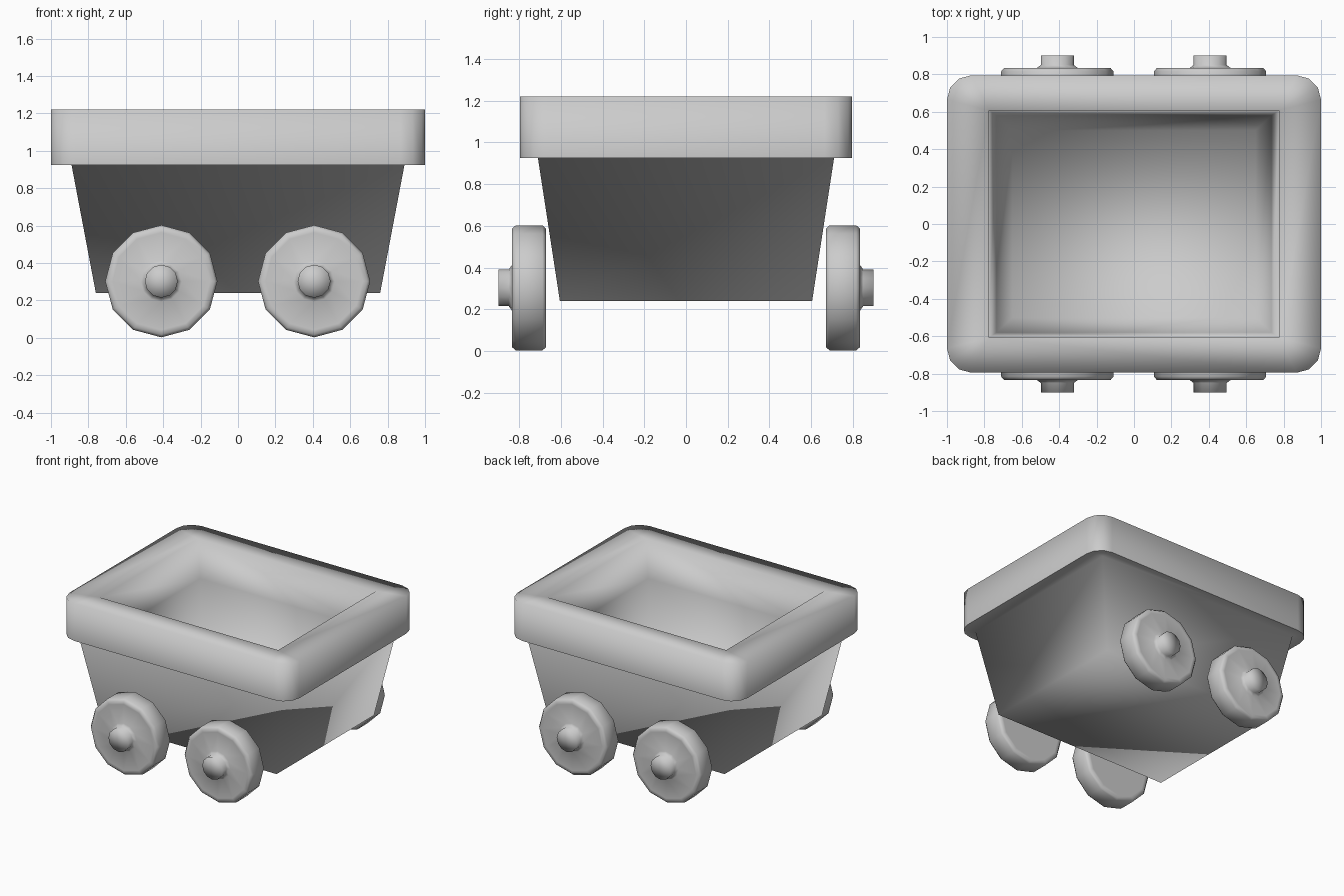
import bpy, bmesh, math

if "Cube" in bpy.data.objects:
    bpy.data.objects.remove(bpy.data.objects["Cube"])


def finish(name, bm):
    """Weld, orient and smooth a bmesh, then link it as an object."""
    bmesh.ops.remove_doubles(bm, verts=bm.verts, dist=0.0005)
    bmesh.ops.recalc_face_normals(bm, faces=bm.faces)
    for f in bm.faces:
        f.smooth = True
    me = bpy.data.meshes.new(name)
    bm.to_mesh(me)
    bm.free()
    ob = bpy.data.objects.new(name, me)
    bpy.context.collection.objects.link(ob)
    return ob


def loop_points(hx, hy, z, r):
    """Rectangle with rounded corners, four points per corner."""
    pts = []
    for i, (sx, sy) in enumerate([(1, 1), (-1, 1), (-1, -1), (1, -1)]):
        for k in range(4):
            a = math.radians(90 * i + 30 * k)
            pts.append((sx * (hx - r) + r * math.cos(a),
                        sy * (hy - r) + r * math.sin(a), z))
    return pts


def skin(bm, rings):
    """Join successive rings with faces; zero-length edges are skipped."""
    for a, b in zip(rings, rings[1:]):
        n = len(a)
        for i in range(n):
            j = (i + 1) % n
            quad = []
            for v in (a[i], a[j], b[j], b[i]):
                if all((v.co - q.co).length > 1e-5 for q in quad):
                    quad.append(v)
            if len(quad) > 2:
                bm.faces.new(quad)


def loft(name, sections):
    bm = bmesh.new()
    rings = [[bm.verts.new(p) for p in loop_points(*s)] for s in sections]
    skin(bm, rings)
    # bottom or bed cap: the ring is square-cornered, one vertex per corner
    bm.faces.new(rings[0][::4])
    ob = finish(name, bm)
    return ob


# Tapered tub body with the underside of the rim
loft("tub_body", [
    (0.76, 0.605, 0.24, 0),
    (0.89, 0.71, 0.925, 0),
    (1.0, 0.795, 0.925, 0.13)])

# Thick rim with rounded corners and the deep tapered load bed inside
loft("rim_and_bed", [
    (0.65, 0.5, 0.35, 0),
    (0.735, 0.58, 0.925, 0),
    (0.775, 0.607, 1.22, 0),
    (1.0, 0.795, 1.22, 0.13),
    (1.0, 0.795, 0.925, 0.13)])

# Twelve-sided wheels with a hub, revolved around the y axis
PROFILE = [(0, 0.672), (0.26, 0.672), (0.285, 0.672), (0.3, 0.688), (0.3, 0.816),
           (0.285, 0.834), (0.26, 0.834), (0.11, 0.834), (0.088, 0.85),
           (0.088, 0.9), (0, 0.9)]


def wheel(name, x, side):
    bm = bmesh.new()
    rings = []
    for r, y in PROFILE:
        rings.append([bm.verts.new((x + r * math.cos(t * math.pi / 6), side * y,
                                    0.303 + r * math.sin(t * math.pi / 6)))
                      for t in range(12)])
    skin(bm, rings)
    return finish(name, bm)


for side, sname in ((-1, "front"), (1, "back")):
    for x, xname in ((-0.41, "left"), (0.407, "right")):
        wheel(f"wheel_{sname}_{xname}", x, side)
